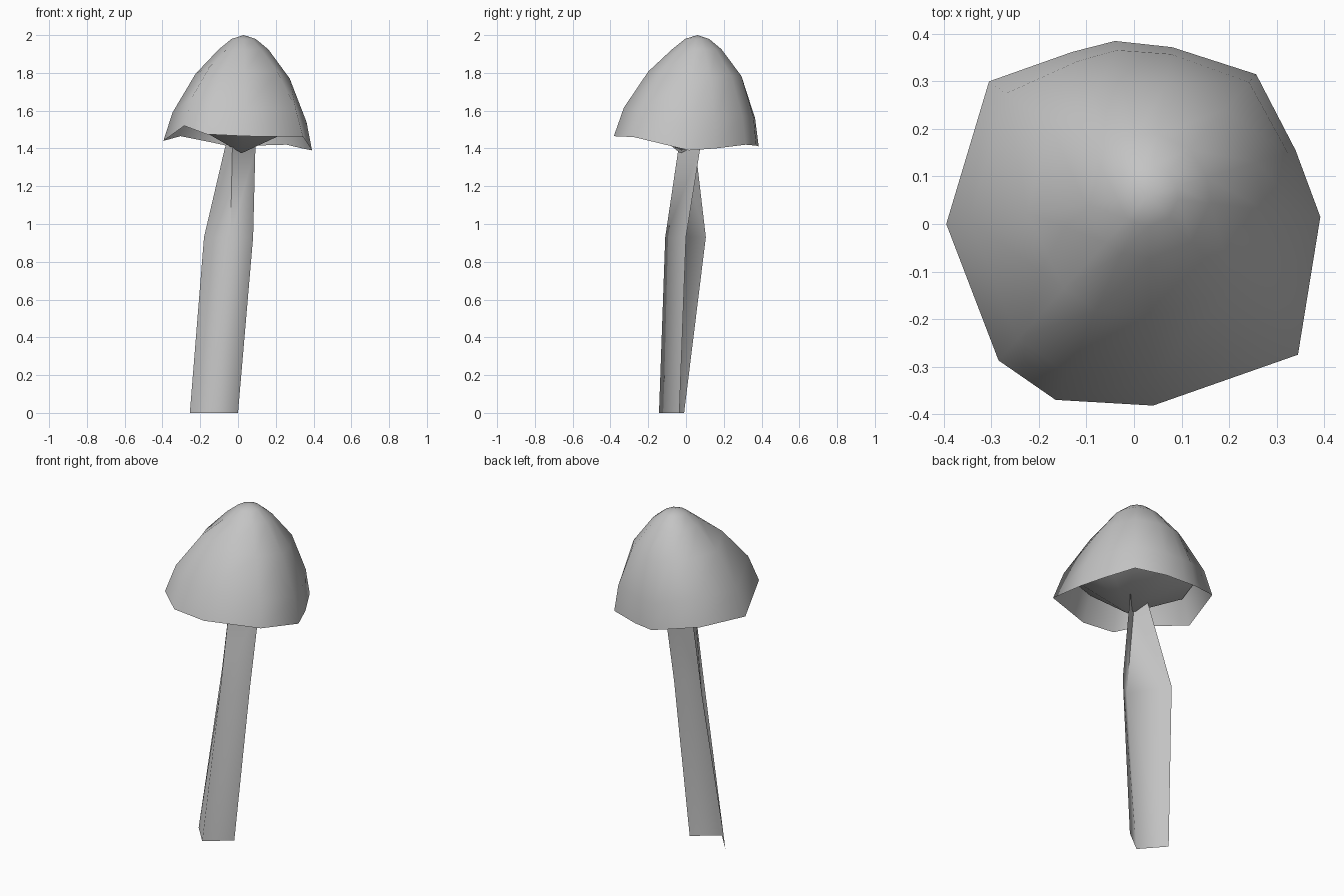
import bpy
import math
from mathutils import Vector

cube = bpy.data.objects.get("Cube")
if cube:
    bpy.data.objects.remove(cube, do_unlink=True)

grey = bpy.data.materials.new("plain grey")
grey.use_nodes = True
colour = (0.55, 0.55, 0.55, 1)
grey.diffuse_color = colour
grey.node_tree.nodes["Principled BSDF"].inputs["Base Color"].default_value = colour


def loft(name, rings, tip=None, closed=True):
    """Skin a stack of rings or open strips, with an optional tip point."""
    n = len(rings[0])
    verts = [tuple(p) for ring in rings for p in ring]
    faces = []
    for k in range(len(rings) - 1):
        for i in range(n if closed else n - 1):
            j = (i + 1) % n
            faces.append((k * n + i, k * n + j, (k + 1) * n + j, (k + 1) * n + i))
    if tip:
        last = (len(rings) - 1) * n
        verts.append(tuple(tip))
        faces += [(last + i, last + (i + 1) % n, len(verts) - 1) for i in range(n)]
    mesh = bpy.data.meshes.new(name)
    mesh.from_pydata(verts, [], faces)
    mesh.materials.append(grey)
    obj = bpy.data.objects.new(name, mesh)
    bpy.context.collection.objects.link(obj)
    bpy.ops.object.select_all(action="DESELECT")
    obj.select_set(True)
    bpy.context.view_layer.objects.active = obj
    bpy.ops.object.shade_smooth_by_angle(angle=math.radians(100))


# Uneven cap rim, anticlockwise from the right-hand side
rim = [Vector(p) for p in (
    (0.392, 0.015, 1.39), (0.34, 0.155, 1.40), (0.257, 0.315, 1.42),
    (0.08, 0.372, 1.415), (-0.04, 0.385, 1.41), (-0.13, 0.362, 1.43),
    (-0.305, 0.30, 1.465), (-0.395, 0, 1.44), (-0.285, -0.287, 1.52),
    (-0.165, -0.37, 1.475), (0.04, -0.382, 1.465), (0.345, -0.275, 1.46))]
apex = Vector((0.03, 0.06, 2.0))


def cap_ring(z, follow, inset, share):
    """Ring around the apex whose height and radius partly follow the rim."""
    ring = []
    for p in rim:
        out = Vector((p.x - apex.x, p.y - apex.y, 0))
        q = apex + out.normalized() * (inset + share * out.length)
        ring.append((q.x, q.y, z + follow * (p.z - 1.44)))
    return ring


# Open bell-shaped cap
loft("cap", [rim, cap_ring(1.59, 1, 0.08, 0.7), cap_ring(1.795, 0.5, 0.18, 0.18),
             cap_ring(1.925, 0, 0.12, 0.03), cap_ring(1.98, 0, 0.06, 0.01)], tip=apex)

# Shallow inverted cone of gills, meeting the cap from inside
gill_rim = cap_ring(1.58, 1, 0.07, 0.7)
loft("gills", [gill_rim[::-1]], tip=(0.02, -0.03, 1.375))

# Leaning stem: a folded sheet, open at the back
sections = (
    (0.0, ((-0.255, -0.01), (-0.138, -0.143), (0, -0.035))),
    (0.93, ((-0.18, 0.105), (-0.04, -0.11), (0.08, 0))),
    (1.4, ((-0.07, 0.05), (-0.03, -0.04), (0.092, 0.075))),
    (1.5, ((-0.04, 0.04), (-0.02, -0.02), (0.094, 0.09))))
loft("stem", [[(x, y, z) for x, y in pts] for z, pts in sections], closed=False)
